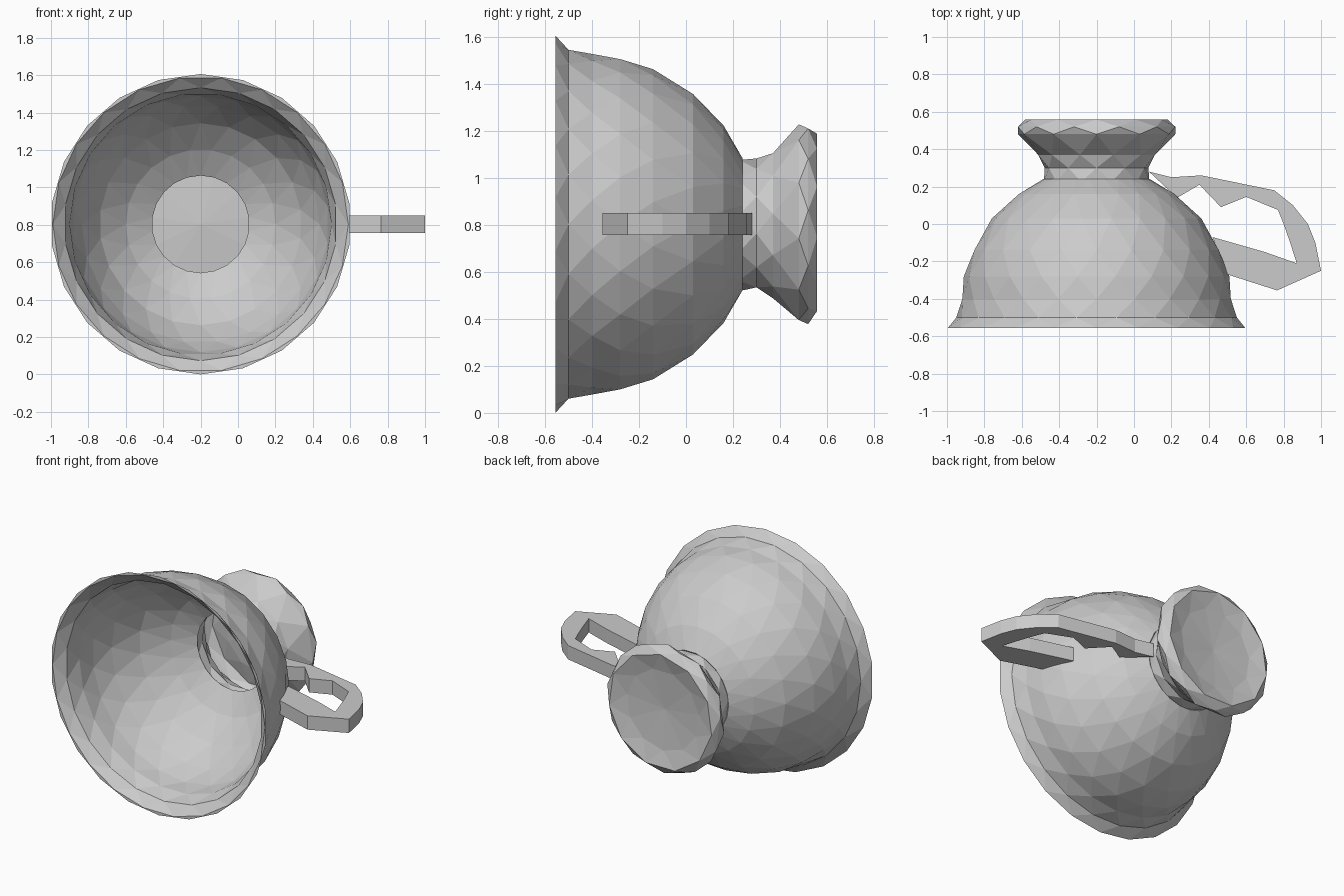
import bpy, bmesh, math
from mathutils import Vector

if "Cube" in bpy.data.objects:
    bpy.data.objects.remove(bpy.data.objects["Cube"])

CX, CZ = -0.2, 0.803  # cup axis, running along y


def finish(bm, name):
    bmesh.ops.recalc_face_normals(bm, faces=bm.faces)
    mesh = bpy.data.meshes.new(name)
    bm.to_mesh(mesh)
    bm.free()
    obj = bpy.data.objects.new(name, mesh)
    bpy.context.collection.objects.link(obj)
    return obj


def lathe(name, profile, sides, closed=False):
    """Turn (radius, y) pairs around the cup axis, with staggered triangular facets."""
    bm = bmesh.new()
    rings = []
    for i, (r, y) in enumerate(profile):
        ring = []
        for k in range(sides):
            a = 2 * math.pi * (k + 0.5 * (i % 2)) / sides - math.pi / 2
            ring.append(bm.verts.new((CX + r * math.cos(a), y, CZ + r * math.sin(a))))
        rings.append(ring)
    pairs = [(i, i + 1) for i in range(len(rings) - 1)]
    if closed:
        pairs.append((len(rings) - 1, 0))
    for i, j in pairs:
        a, b = rings[i], rings[j]
        for k in range(sides):
            n = (k + 1) % sides
            if i % 2 == 0:
                bm.faces.new((a[k], a[n], b[k]))
                bm.faces.new((b[k], a[n], b[n]))
            else:
                bm.faces.new((a[k], b[n], b[k]))
                bm.faces.new((a[k], a[n], b[n]))
    if not closed:
        tip = bm.verts.new((CX, profile[-1][1] - 0.02, CZ))
        last = rings[-1]
        for k in range(sides):
            bm.faces.new((last[k], last[(k + 1) % sides], tip))
    return finish(bm, name)


# Bowl: thin double wall, flared rim, open hole into the foot
outer = [(0.803, -0.556), (0.75, -0.5), (0.725, -0.4), (0.71, -0.28),
         (0.66, -0.14), (0.56, 0.03), (0.42, 0.16), (0.285, 0.24)]
inner = [(0.26, 0.225), (0.40, 0.14), (0.54, 0.01), (0.635, -0.15),
         (0.685, -0.28), (0.70, -0.4), (0.73, -0.5), (0.79, -0.556)]
lathe("bowl", outer + inner, 22, closed=True)

# Foot: short neck, flared base with a shallow recess
lathe("foot", [(0.285, 0.225), (0.28, 0.30), (0.315, 0.37), (0.425, 0.48),
               (0.425, 0.52), (0.385, 0.558), (0.27, 0.53)], 11)

# Handle: matching outer and inner outline points, given thickness in z
out_line = [(0.08, 0.28), (0.20, 0.25), (0.36, 0.26), (0.75, 0.18), (0.85, 0.10),
            (0.93, 0.0), (0.97, -0.10), (1.0, -0.25), (0.765, -0.355), (0.50, -0.27)]
in_line = [(0.23, 0.14), (0.35, 0.21), (0.465, 0.09), (0.60, 0.145), (0.77, 0.075),
           (0.80, 0.0), (0.835, -0.10), (0.87, -0.21), (0.70, -0.15), (0.42, -0.07)]
bm = bmesh.new()
sections = []
for (ox, oy), (ix, iy) in zip(out_line, in_line):
    sections.append([bm.verts.new(p) for p in
                     ((ox, oy, 0.757), (ix, iy, 0.757), (ix, iy, 0.85), (ox, oy, 0.85))])
for a, b in zip(sections, sections[1:]):
    for k in range(4):
        n = (k + 1) % 4
        bm.faces.new((a[k], a[n], b[n], b[k]))
bm.faces.new(sections[0])
bm.faces.new(sections[-1])
finish(bm, "handle")
